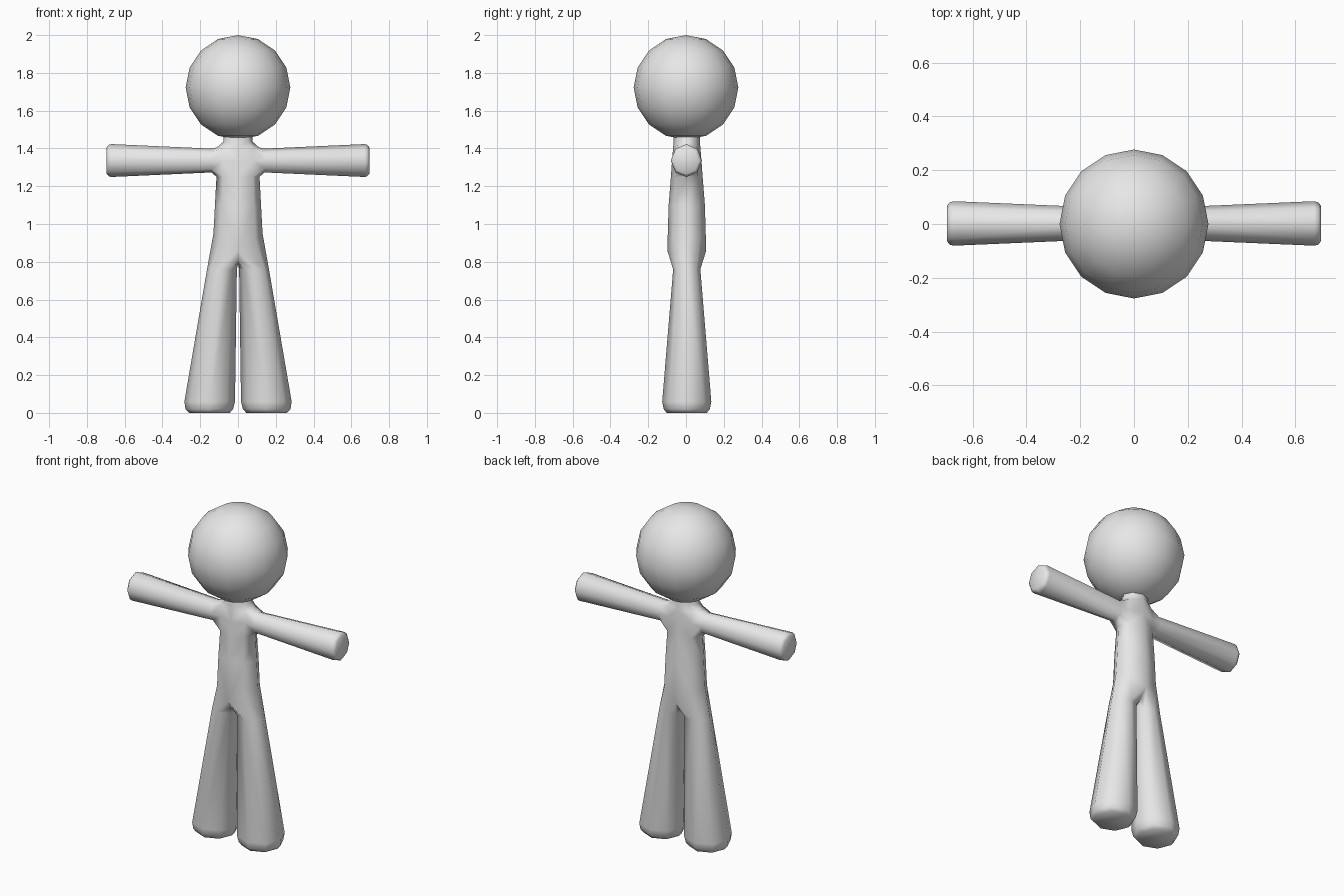
import bpy, bmesh, math
from mathutils import Vector

if "Cube" in bpy.data.objects:
    bpy.data.objects.remove(bpy.data.objects["Cube"])

grey = bpy.data.materials.new("light_grey")
grey.diffuse_color = (0.8, 0.8, 0.8, 1)
grey.use_nodes = True
grey.node_tree.nodes["Principled BSDF"].inputs["Base Color"].default_value = grey.diffuse_color


def cs(deg):
    return math.cos(math.radians(deg)), math.sin(math.radians(deg))


def bridge(bm, a, b):
    """Join two closed rings of equal length with quads."""
    n = len(a)
    for i in range(n):
        bm.faces.new((a[i], a[(i + 1) % n], b[(i + 1) % n], b[i]))


def loft(bm, ring, sections):
    """Extend a ring through a list of point rings and cap the end."""
    for pts in sections:
        nxt = [bm.verts.new(p) for p in pts]
        bridge(bm, ring, nxt)
        ring = nxt
    bm.faces.new(ring)


CY = 0.004
bm = bmesh.new()

# Torso: right half, five columns from front to back
rows = [(0.95, 0.130, 0.103), (1.10, 0.122, 0.096), (1.25, 0.114, 0.084),
        (1.335, 0.118, 0.078), (1.405, 0.112, 0.072),
        (1.435, 0.078, 0.070), (1.49, 0.075, 0.068)]
angles = (-90, -45, 0, 45, 90)
grid = []
for z, rx, ry in rows:
    grid.append([bm.verts.new((rx * cs(a)[0] if abs(a) < 90 else 0,
                               CY + ry * cs(a)[1], z)) for a in angles])
# the hip edge dips towards the crotch
for v, dz in zip(grid[0], (-0.09, -0.03, 0, -0.03, -0.09)):
    v.co.z += dz
for r in range(len(rows) - 1):
    for c in range(4):
        if r in (2, 3) and c in (1, 2):
            continue  # opening for the arm
        bm.faces.new((grid[r][c], grid[r][c + 1],
                      grid[r + 1][c + 1], grid[r + 1][c]))

# Leg: grows from the hip half ring closed by three crotch points
crotch = [bm.verts.new((0, CY + y, z))
          for y, z in ((0.062, 0.805), (0, 0.79), (-0.062, 0.805))]
leg_sections = []
for z, cx, rx, ry in ((0.76, 0.085, 0.079, 0.072), (0.06, 0.150, 0.134, 0.130),
                      (0.02, 0.152, 0.126, 0.122), (0.0, 0.152, 0.108, 0.106)):
    leg_sections.append([(cx + rx * cs(-90 + 45 * i)[0],
                          CY + ry * cs(-90 + 45 * i)[1], z) for i in range(8)])
loft(bm, grid[0] + crotch, leg_sections)

# Arm: grows from the opening in the side of the torso
g = grid
hole = [g[2][1], g[2][2], g[2][3], g[3][3], g[4][3], g[4][2], g[4][1], g[3][1]]
arm_sections = []
for x, r in ((0.14, 0.063), (0.67, 0.087), (0.685, 0.083), (0.695, 0.070)):
    arm_sections.append([(x, 0.002 + 0.95 * r * cs(-135 + 45 * i)[0] * 1.0,
                          1.336 + r * cs(-135 + 45 * i)[1]) for i in range(8)])
loft(bm, hole, arm_sections)

# Mirror the half body to the left and weld the seam
geom = bm.verts[:] + bm.edges[:] + bm.faces[:]
dup = bmesh.ops.duplicate(bm, geom=geom)["geom"]
for v in dup:
    if isinstance(v, bmesh.types.BMVert):
        v.co.x = -v.co.x
bmesh.ops.remove_doubles(bm, verts=bm.verts[:], dist=0.001)
bmesh.ops.recalc_face_normals(bm, faces=bm.faces[:])
mesh = bpy.data.meshes.new("body")
bm.to_mesh(mesh)
bm.free()
body = bpy.data.objects.new("body", mesh)
bpy.context.collection.objects.link(body)

# Head
bpy.ops.mesh.primitive_uv_sphere_add(segments=16, ring_count=8, radius=0.277,
                                     location=(0, 0, 1.723))
head = bpy.context.object
head.name = "head"

for ob in (body, head):
    ob.data.materials.append(grey)
    ob.data.shade_smooth()
